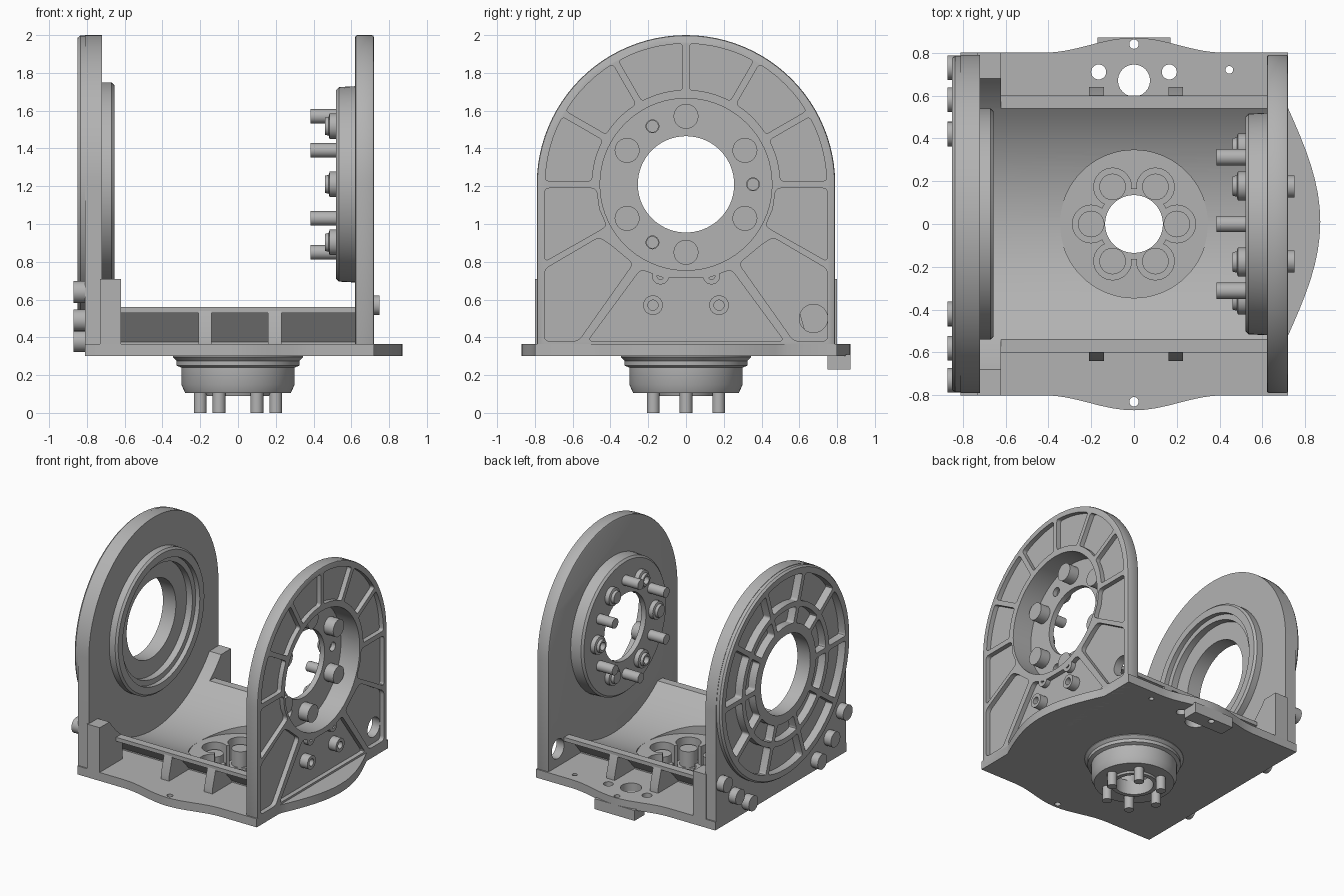
import bpy, bmesh
from math import sin, cos, pi, radians, asin, sqrt
from mathutils import Vector

cube = bpy.data.objects.get("Cube")
if cube:
    bpy.data.objects.remove(cube)

grey = bpy.data.materials.new("machined grey")
grey.use_nodes = True
grey.diffuse_color = (0.45, 0.45, 0.45, 1)
grey.node_tree.nodes["Principled BSDF"].inputs["Base Color"].default_value = (0.45, 0.45, 0.45, 1)

AXIS_Z = 1.21   # height of the tilt axis
FLOOR_R = 0.845  # radius of the cradle floor


def stack(name, axis, rings):
    """Solid through equal-length rings of (u, v, w); w runs along the axis."""
    bm = bmesh.new()
    turn = (lambda p: (p[2], p[0], p[1])) if axis == "x" else (lambda p: p)
    loops = [[bm.verts.new(turn(p)) for p in ring] for ring in rings]
    for a, b in zip(loops, loops[1:]):
        for i in range(len(a)):
            j = (i + 1) % len(a)
            bm.faces.new((a[i], a[j], b[j], b[i]))
    bm.faces.new(loops[0])
    bm.faces.new(loops[-1])
    bmesh.ops.recalc_face_normals(bm, faces=bm.faces)
    mesh = bpy.data.meshes.new(name)
    bm.to_mesh(mesh)
    bm.free()
    mesh.materials.append(grey)
    ob = bpy.data.objects.new(name, mesh)
    bpy.context.collection.objects.link(ob)
    return ob


def prism(name, axis, pts, a, b):
    return stack(name, axis, [[(u, v, w) for u, v in pts] for w in (a, b)])


def circle(c, r, n):
    return [(c[0] + r * cos(2 * pi * i / n), c[1] + r * sin(2 * pi * i / n)) for i in range(n)]


def lathe(name, axis, c, profile, n=72):
    return stack(name, axis, [[(u, v, w) for u, v in circle(c, r, n)] for r, w in profile])


def cyl(name, axis, c, r, a, b, n=24):
    return lathe(name, axis, c, [(r, a), (r, b)], n)


def box(name, axis, u0, u1, v0, v1, a, b):
    return prism(name, axis, [(u0, v0), (u1, v0), (u1, v1), (u0, v1)], a, b)


def bake(ob):
    deps = bpy.context.evaluated_depsgraph_get()
    mesh = bpy.data.meshes.new_from_object(ob.evaluated_get(deps))
    ob.modifiers.clear()
    ob.data = mesh


def cut(ob, cutters, keep=False):
    for c in cutters:
        m = ob.modifiers.new("cut", "BOOLEAN")
        m.operation, m.solver, m.object = "DIFFERENCE", "EXACT", c
    bake(ob)
    if not keep:
        for c in cutters:
            bpy.data.objects.remove(c)


def bevel(ob, width):
    m = ob.modifiers.new("edge", "BEVEL")
    m.width, m.segments, m.limit_method = width, 2, "ANGLE"
    bake(ob)


def rounded(pts, r=0.03):
    """Round the sharp corners of an outline."""
    out, n = [], len(pts)
    for i in range(n):
        p, a, b = Vector(pts[i]), Vector(pts[i - 1]), Vector(pts[(i + 1) % n])
        if (p - a).angle(b - p) < 0.4:
            out.append(tuple(p))
            continue
        s = p + (a - p).normalized() * min(r, 0.45 * (a - p).length)
        e = p + (b - p).normalized() * min(r, 0.45 * (b - p).length)
        for k in range(5):
            t = k / 4
            out.append(tuple(s * (1 - t) ** 2 + p * 2 * t * (1 - t) + e * t * t))
    return out


def sector(r0, r1, a0, a1, half_rib=0.018):
    """Ring segment between two ribs of constant width, in (y, z)."""
    pts = []
    for r, s in ((r1, 1), (r0, -1)):
        o = asin(half_rib / r)
        arc = [a0 + o + (a1 - a0 - 2 * o) * i / 6 for i in range(7)]
        pts += [(r * cos(t), AXIS_Z + r * sin(t)) for t in arc[::s]]
    return rounded(pts, 0.02)


def polar(r, deg, c=(0, 0)):
    return (c[0] + r * cos(radians(deg)), c[1] + r * sin(radians(deg)))


hub_c, axis_c = (0, 0), (0, AXIS_Z)
arch = [(-0.79, 0.3), (0.79, 0.3)] + [polar(0.79, 180 * i / 48, axis_c) for i in range(49)]

# Base plate with a swelling on three sides
N = 16
swell = lambda i: 0.07 * (0.5 - 0.5 * cos(2 * pi * i / N))
outline = [(-0.81, -0.8)]
outline += [(-0.42 + 0.84 * i / N, -0.8 - swell(i)) for i in range(N + 1)] + [(0.72, -0.8)]
outline += [(0.72 + 0.15 * sin(pi * i / N), -0.52 + 1.06 * i / N) for i in range(N + 1)] + [(0.72, 0.8)]
outline += [(0.42 - 0.84 * i / N, 0.8 + swell(i)) for i in range(N + 1)] + [(-0.81, 0.8)]
base = prism("base_plate", "z", outline, 0.3, 0.365)
holes = [((0, 0.67), 0.075), ((0.165, 0.71), 0.035), ((-0.165, 0.71), 0.035),
         ((0, 0.84), 0.022), ((0, -0.83), 0.022), ((0.445, 0.72), 0.018)]
cut(base, [cyl("drill", "z", c, r, 0.1, 0.5) for c, r in holes])
tab = box("rear_tab", "z", -0.17, 0.17, 0.75, 0.87, 0.23, 0.31)
cut(tab, [cyl("drill", "z", (0, 0.84), 0.022, 0.1, 0.5)])


# Cradle with a round floor and overhanging rims
def floor_arc(y0, y1, n):
    ys = [y0 + (y1 - y0) * i / n for i in range(n + 1)]
    return [(y, AXIS_Z - sqrt(FLOOR_R ** 2 - y * y)) for y in ys]


under = [(-0.6, 0.56), (-0.6, 0.53), (-0.53, 0.53), (-0.4, 0.375), (-0.4, 0.35)]
section = under + [(-y, z) for y, z in under[::-1]] + floor_arc(0.54, -0.54, 40)
cradle = prism("cradle", "x", section, -0.72, 0.63)

# Hub underneath
hub = lathe("hub", "z", hub_c, [(0.345, 0.31), (0.345, 0.295), (0.325, 0.275), (0.325, 0.25), (0.3, 0.24),
                                (0.3, 0.15), (0.28, 0.105), (0.17, 0.105), (0.165, 0.09)])

# Shared cuts for the hub: seat, bore and six-lobed recess
seat = cyl("seat_cutter", "z", hub_c, 0.345, 0.362, 0.8, 72)
lobes = [cyl("lobe_cutter", "z", polar(0.2, 60 * i), 0.088, 0.2, 0.7, 32) for i in range(6)]
bore = [cyl("bore_cutter", "z", hub_c, 0.135, 0, 0.7, 48), cyl("recess_cutter", "z", hub_c, 0.165, 0.2, 0.7, 48)]
cut(cradle, [seat] + lobes + bore, keep=True)
cut(base, lobes + bore, keep=True)
cut(hub, lobes + bore)
bpy.data.objects.remove(seat)
for i in range(6):
    c = polar(0.2, 60 * i)
    cyl("hub_bolt_head", "z", c, 0.062, 0.19, 0.32)
    cyl("hub_pin", "z", c, 0.034, 0, 0.2)

# Ribs and corner blocks, front and back
for s in (-1, 1):
    for x in (-0.175, 0.195):
        rib = [(0.64, 0.36), (0.64, 0.4), (0.6, 0.54), (0.55, 0.54), (0.4, 0.375), (0.4, 0.36)]
        prism("cradle_rib", "x", [(s * y, z) for y, z in rib], x - 0.035, x + 0.035)
    block = [(0.8, 0.31), (0.8, 0.71)] + floor_arc(0.68, 0.52, 10) + [(0.52, 0.31)]
    prism("corner_block", "x", [(s * y, z) for y, z in block], -0.73, -0.62)

# Left side plate: ribbed disc outside, stepped boss inside
left = prism("left_plate", "x", arch, -0.81, -0.72)
disc = lathe("left_disc", "x", axis_c, [(0.775, -0.85), (0.787, -0.835), (0.787, -0.8)], 96)
boss = lathe("left_boss", "x", axis_c, [(0.54, -0.73), (0.54, -0.67), (0.525, -0.655)])
pockets = []
for i in range(10):
    a = 2 * pi * i / 10
    pockets.append(prism("pocket", "x", sector(0.53, 0.73, a, a + pi / 5), -0.9, -0.79))
    pockets.append(prism("pocket", "x", sector(0.37, 0.49, a, a + pi / 5), -0.9, -0.79))
bores = [cyl("bore", "x", axis_c, r, a, -0.6, 72) for r, a in ((0.30, -0.9), (0.43, -0.74), (0.47, -0.69))]
cut(left, pockets + bores, keep=True)
cut(boss, bores, keep=True)
cut(disc, pockets + bores)
for s in (-1, 1):
    for y, z in ((0.73, 0.64), (0.58, 0.49), (0.42, 0.38)):
        cyl("side_bolt", "x", (s * y, z), 0.058, -0.87, -0.79)

# Right side plate with weight-saving pockets
right = prism("right_plate", "x", arch, 0.62, 0.72)
bevel(right, 0.012)
flange = lathe("right_boss", "x", axis_c, [(0.5, 0.52), (0.515, 0.535), (0.52, 0.63)])
shapes = [sector(0.5, 0.745, radians(a), radians(a + 30)) for a in range(0, 180, 30)]
for s in (-1, 1):
    upper = [(0.75, 1.19), (0.475, 1.19), (0.46, 1.08), (0.42, 0.99), (0.46, 0.965), (0.75, 0.8)]
    lower = [(0.75, 0.76), (0.46, 0.93), (0.4, 0.89), (0.28, 0.79), (0.57, 0.38), (0.75, 0.38)]
    shapes += [rounded([(s * y, z) for y, z in p]) for p in (upper, lower)]
shapes.append(rounded([(-0.52, 0.38), (0.52, 0.38), (0.24, 0.76), (0.12, 0.715), (-0.12, 0.715), (-0.24, 0.76)]))
pockets = [prism("pocket", "x", p, 0.685, 0.8) for p in shapes]
bores = [cyl("bore", "x", axis_c, 0.455, 0.56, 0.8, 72), cyl("bore", "x", axis_c, 0.255, 0.4, 0.8, 72)]
sight = cyl("sight_hole", "x", (0.675, 0.5), 0.075, 0.5, 0.8, 32)
cut(right, pockets + [sight] + bores[:1])
small = [cyl("drill", "x", polar(0.355, a, axis_c), 0.034, 0.4, 0.7) for a in (0, 120, 240)]
bore_list = [cyl("bore", "x", axis_c, 0.455, 0.56, 0.8, 72), bores[1]] + small
cut(flange, bore_list)

# Fasteners on the right side plate
for i in range(6):
    c = polar(0.36, 30 + 60 * i, axis_c)
    cyl("flange_bolt_head", "x", c, 0.066, 0.55, 0.64)
    cyl("flange_pin", "x", c, 0.038, 0.385, 0.56)
    c = polar(0.355, 60 * i, axis_c)
    nut = lathe("flange_nut", "x", c, [(0.068, 0.525), (0.068, 0.485), (0.05, 0.48), (0.045, 0.46)], 24)
    if i % 2 == 0:
        cut(nut, [cyl("drill", "x", c, 0.03, 0.4, 0.6)])
for s in (-1, 1):
    screw = cyl("plate_boss", "x", (s * 0.175, 0.57), 0.052, 0.67, 0.75)
    cut(screw, [cyl("drill", "x", (s * 0.175, 0.57), 0.027, 0.7, 0.8)])
    pin = cyl("plate_stud", "x", (s * 0.135, 0.725), 0.045, 0.67, 0.72)
    cut(pin, [cyl("drill", "x", (s * 0.135, 0.725), 0.018, 0.69, 0.8)])

# Smooth the round parts, keep the machined edges
bpy.ops.object.select_all(action="DESELECT")
for ob in bpy.context.collection.objects:
    if ob.type == "MESH":
        ob.select_set(True)
        bpy.context.view_layer.objects.active = ob
bpy.ops.object.shade_smooth_by_angle(angle=radians(30))
